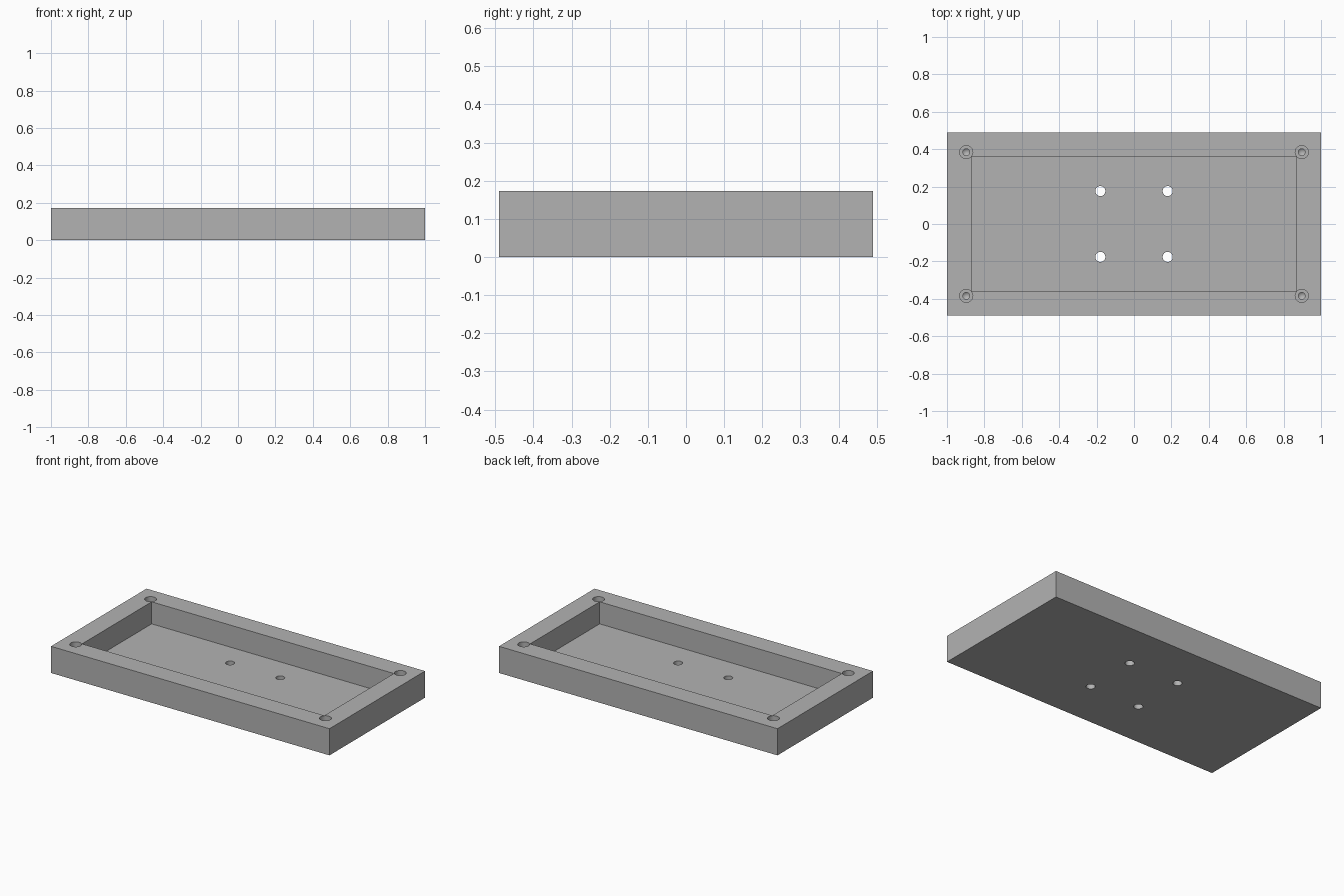
import bpy
import bmesh
from math import radians
from mathutils import Matrix, Vector

cube = bpy.data.objects.get("Cube")
if cube:
    bpy.data.objects.remove(cube, do_unlink=True)

LENGTH, WIDTH, HEIGHT = 2.0, 0.98, 0.173
FLOOR = 0.03

grey = bpy.data.materials.new("plain grey")
grey.use_nodes = True
colour = (0.45, 0.45, 0.45, 1)
grey.diffuse_color = colour
grey.node_tree.nodes["Principled BSDF"].inputs["Base Color"].default_value = colour


def make_object(name, bm):
    bmesh.ops.recalc_face_normals(bm, faces=bm.faces)
    mesh = bpy.data.meshes.new(name)
    bm.to_mesh(mesh)
    bm.free()
    mesh.materials.append(grey)
    obj = bpy.data.objects.new(name, mesh)
    bpy.context.collection.objects.link(obj)
    return obj


def box(name, size, bottom):
    bm = bmesh.new()
    bmesh.ops.create_cube(bm, size=1)
    bmesh.ops.scale(bm, vec=size, verts=bm.verts)
    bmesh.ops.translate(bm, vec=(0, 0, bottom + size[2] / 2), verts=bm.verts)
    return make_object(name, bm)


def lathe_at_corners(name, profile, x, y):
    """Spin a closed (radius, height) profile and repeat it in four corners."""
    bm = bmesh.new()
    for sx in (-1, 1):
        for sy in (-1, 1):
            verts = [bm.verts.new((r, 0, z)) for r, z in profile]
            edges = [bm.edges.new(pair) for pair in zip(verts, verts[1:])]
            spun = bmesh.ops.spin(bm, geom=verts + edges, axis=(0, 0, 1),
                                  cent=(0, 0, 0), angle=radians(360), steps=32)
            # Move the fresh solid, which still sits around the origin
            fresh = [v for v in bm.verts if Vector(v.co.xy).length < 0.1]
            bmesh.ops.translate(bm, vec=(sx * x, sy * y, 0), verts=fresh)
    bmesh.ops.remove_doubles(bm, verts=bm.verts, dist=0.0001)
    return make_object(name, bm)


# Solid block and the shapes cut out of it
tray = box("tray", (LENGTH, WIDTH, HEIGHT), 0)
pocket = box("pocket_cutter", (1.74, 0.714, HEIGHT), FLOOR)

# Stepped blind screw holes in the rim, with a drilled tip
screw_holes = lathe_at_corners(
    "screw_hole_cutter",
    [(0, 0.06), (0.018, 0.075), (0.018, 0.14), (0.035, 0.14), (0.035, 0.2), (0, 0.2)],
    0.897, 0.384)

# Round mounting holes right through the floor
mount_holes = lathe_at_corners(
    "mount_hole_cutter",
    [(0, -0.05), (0.027, -0.05), (0.027, 0.1), (0, 0.1)],
    0.18, 0.176)

cutters = (pocket, screw_holes, mount_holes)
bpy.context.view_layer.objects.active = tray
for cutter in cutters:
    cut = tray.modifiers.new(cutter.name, 'BOOLEAN')
    cut.operation = 'DIFFERENCE'
    cut.solver = 'EXACT'
    cut.object = cutter
    bpy.ops.object.modifier_apply(modifier=cut.name)
for cutter in cutters:
    bpy.data.objects.remove(cutter, do_unlink=True)

# Smooth hole walls, crisp edges
bpy.ops.object.select_all(action='DESELECT')
tray.select_set(True)
bpy.ops.object.shade_smooth_by_angle(angle=radians(30))
